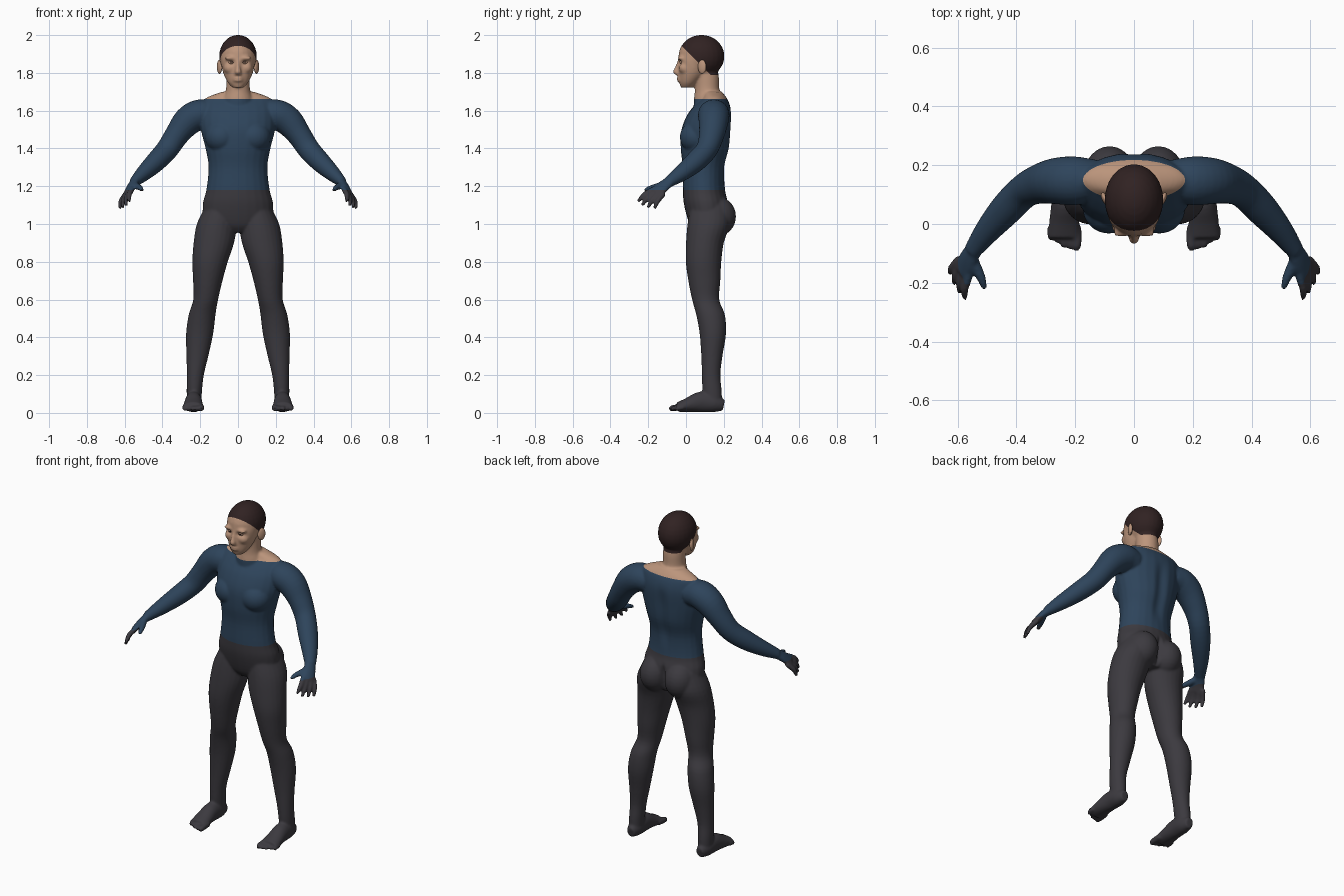
import bpy, bmesh, math
from mathutils import Vector, Matrix

cube = bpy.data.objects.get("Cube")
if cube:
    bpy.data.objects.remove(cube, do_unlink=True)


def material(name, rgb):
    m = bpy.data.materials.new(name)
    m.use_nodes = True
    m.diffuse_color = (*rgb, 1)
    m.node_tree.nodes["Principled BSDF"].inputs["Base Color"].default_value = (*rgb, 1)
    return m


TROUSERS = material("charcoal", (0.045, 0.042, 0.05))
SHIRT = material("navy blue", (0.027, 0.058, 0.105))
SKIN = material("skin", (0.50, 0.30, 0.20))
HAIR = material("dark brown hair", (0.03, 0.016, 0.016))


def spline(rows, steps):
    """Catmull-Rom through rows of (x, y, z, radius a, radius b)."""
    p = [Vector(r) for r in rows]
    p = [2 * p[0] - p[1]] + p + [2 * p[-1] - p[-2]]
    out = []
    for a, b, c, d in zip(p, p[1:], p[2:], p[3:]):
        for i in range(steps):
            t = i / steps
            out.append(b + (c - a) * (t / 2) + (2 * a - 5 * b + 4 * c - d) * (t * t / 2)
                       + (3 * b - a - 3 * c + d) * (t ** 3 / 2))
    return out + [p[-2]]


def tube(bm, rows, side=(1, 0, 0), axis=None, steps=4, sides=24):
    """Closed tube of elliptic rings; radius a runs along side."""
    pts = spline(rows, steps)
    rings = []
    for i, p in enumerate(pts):
        t = Vector(axis) if axis else (pts[min(i + 1, len(pts) - 1)] - pts[max(i - 1, 0)]).to_3d()
        t.normalize()
        u = Vector(side)
        u = (u - t * u.dot(t)).normalized()
        v = t.cross(u)
        ring = []
        for k in range(sides):
            a = math.tau * k / sides
            ring.append(bm.verts.new(p.to_3d() + u * (p[3] * math.cos(a)) + v * (p[4] * math.sin(a))))
        rings.append(ring)
    for r, q in zip(rings, rings[1:]):
        for k in range(sides):
            n = (k + 1) % sides
            bm.faces.new((r[k], r[n], q[n], q[k]))
    bm.faces.new(rings[0][::-1])
    bm.faces.new(rings[-1])


def ball(bm, centre, size, tilt=0):
    m = Matrix.Translation(centre) @ Matrix.Rotation(tilt, 4, "Z") @ Matrix.Diagonal((*size, 1))
    bmesh.ops.create_uvsphere(bm, u_segments=24, v_segments=14, radius=1, matrix=m)


UP = (0, 0, 1)
bm = bmesh.new()

# Leg and buttock
tube(bm, [(.09, .125, 1.1, .08, .1), (.112, .12, 1.0, .106, .112), (.128, .1, .9, .107, .1),
          (.148, .093, .8, .094, .094), (.16, .097, .7, .078, .085), (.171, .104, .6, .066, .072),
          (.19, .13, .52, .071, .076), (.203, .142, .42, .072, .07), (.215, .137, .3, .058, .056),
          (.226, .133, .2, .045, .049), (.231, .138, .12, .041, .051), (.233, .145, .04, .038, .045)],
     axis=UP)
ball(bm, (.083, .165, 1.04), (.088, .1, .105))

# Foot and toes
tube(bm, [(.232, .2, .04, .024, .03), (.233, .15, .05, .042, .047), (.235, .08, .058, .045, .055),
          (.237, .01, .042, .051, .038), (.237, -.045, .03, .055, .025)])
for i in range(5):
    x = .195 + .022 * i
    r = .017 if i == 0 else .0125
    tip = -.088 + .004 * i + (.004 * i if i > 2 else 0)
    tube(bm, [(x, -.01, .03, r, r), (x, tip + .022, .026, r, r), (x, tip, .018, r * .6, r * .7)])

# Arm
tube(bm, [(.13, .15, 1.575, .07, .07), (.2, .147, 1.58, .083, .08), (.265, .146, 1.545, .079, .078),
          (.325, .135, 1.47, .067, .064), (.375, .11, 1.395, .058, .059), (.435, .05, 1.33, .056, .054),
          (.5, -.025, 1.268, .044, .042), (.55, -.092, 1.222, .031, .027)], side=(0, 1, 0))

# Palm, fingers and thumb
KNUCKLES = (.45, .75, -.3)
tube(bm, [(.54, -.08, 1.23, .029, .025), (.564, -.12, 1.2, .037, .02), (.584, -.163, 1.163, .041, .017)],
     side=KNUCKLES)
for i, reach in enumerate((.95, 1.08, 1.06, .95)):
    f = i / 3
    base = Vector((.566, -.19, 1.175)).lerp(Vector((.602, -.128, 1.148)), f)
    tip = base + (Vector((.575, -.258, 1.115)).lerp(Vector((.627, -.17, 1.078)), f) - base) * reach
    mid = base.lerp(tip, .5) + Vector((.006, -.002, .006))
    back = base + (base - mid) * .5
    tube(bm, [(*back, .013, .013), (*base, .0145, .0145), (*mid, .0135, .0135), (*tip, .009, .009)],
         side=KNUCKLES, sides=12)
tube(bm, [(.558, -.1, 1.215, .02, .018), (.535, -.15, 1.2, .019, .017), (.517, -.19, 1.19, .015, .014),
          (.508, -.22, 1.178, .009, .009)], sides=12)

# Chest muscle, cheek and brow
ball(bm, (.085, .055, 1.46), (.09, .088, .085), -.15)
ball(bm, (.04, -.005, 1.825), (.036, .034, .032))
ball(bm, (.034, -.022, 1.878), (.038, .022, .012), -.25)

# Mirror the limbs to the other side
copy = bmesh.ops.duplicate(bm, geom=bm.verts[:] + bm.edges[:] + bm.faces[:])["geom"]
for v in copy:
    if isinstance(v, bmesh.types.BMVert):
        v.co.x *= -1

# Torso
tube(bm, [(0, .12, .955, .05, .07), (0, .118, 1.0, .17, .1), (0, .108, 1.1, .187, .118),
          (0, .095, 1.18, .168, .112), (0, .095, 1.3, .156, .112), (0, .102, 1.4, .172, .13),
          (0, .108, 1.5, .197, .132), (0, .125, 1.58, .2, .117), (0, .14, 1.63, .19, .093),
          (0, .15, 1.667, .17, .066), (0, .14, 1.7, .085, .05)], axis=UP)

# Neck, skull, face, nose and lips
tube(bm, [(0, .125, 1.6, .09, .085), (0, .118, 1.66, .08, .076), (0, .112, 1.71, .064, .065),
          (0, .11, 1.78, .062, .064), (0, .1, 1.85, .06, .06)], axis=UP)
ball(bm, (0, .082, 1.888), (.1, .122, .113))
tube(bm, [(0, .005, 1.722, .03, .032), (0, .015, 1.75, .055, .051), (0, .032, 1.79, .075, .072),
          (0, .042, 1.83, .086, .084), (0, .052, 1.88, .092, .093), (0, .065, 1.93, .085, .088)], axis=UP)
tube(bm, [(0, -.03, 1.872, .01, .012), (0, -.042, 1.835, .011, .015), (0, -.052, 1.804, .018, .017),
          (0, -.044, 1.79, .017, .01)], axis=UP, sides=12)
for z in (1.774, 1.76):
    ball(bm, (0, -.034, z), (.027, .015, .008))

bmesh.ops.recalc_face_normals(bm, faces=bm.faces[:])
mesh = bpy.data.meshes.new("body")
bm.to_mesh(mesh)
bm.free()
body = bpy.data.objects.new("body", mesh)
bpy.context.collection.objects.link(body)

# Fuse the parts into one soft skin
fuse = body.modifiers.new("fuse", "REMESH")
fuse.mode = "VOXEL"
fuse.voxel_size = .0065
soften = body.modifiers.new("soften", "SMOOTH")
soften.factor = .5
soften.iterations = 6
bpy.context.view_layer.update()
fused = bpy.data.meshes.new_from_object(body.evaluated_get(bpy.context.evaluated_depsgraph_get()))
body.modifiers.clear()
body.data = fused

# Sculpt eye sockets, spine and cleft
bm = bmesh.new()
bm.from_mesh(fused)
for v in bm.verts:
    x, y, z = v.co
    if z > 1.7 and y < .03:
        v.co.y += .012 * math.exp(-((abs(x) - .034) / .017) ** 2 - ((z - 1.855) / .012) ** 2)
    if z < 1.65 and y > .14:
        fade = math.exp(-((z - 1.42) / .16) ** 4)
        cleft = math.exp(-((z - 1.04) / .075) ** 4)
        v.co.y -= .014 * fade * math.exp(-(x / .03) ** 2) + .02 * cleft * math.exp(-(x / .012) ** 2)

# Cut clean colour borders: waist, neckline, nape and slanted hairline
WAIST, COLLAR, NAPE = 1.18, 1.663, 1.79
HAIRLINE, SLOPE = Vector((0, -.03, 1.95)), Vector((0, 1, 1)).normalized()
for point, normal in ((Vector((0, 0, WAIST)), UP), (Vector((0, 0, COLLAR)), UP),
                      (Vector((0, 0, NAPE)), UP), (HAIRLINE, SLOPE)):
    near = [f for f in bm.faces if normal is UP or f.calc_center_median().z > COLLAR + .05]
    geom = {e for f in near for e in (*f.verts, *f.edges, f)}
    bmesh.ops.bisect_plane(bm, geom=list(geom), plane_co=point, plane_no=normal, dist=1e-6)
for f in bm.faces:
    c = f.calc_center_median()
    hair = c.z > NAPE and (c - HAIRLINE).dot(SLOPE) > 0
    f.material_index = 3 if hair else (c.z > WAIST) + (c.z > COLLAR)
    f.smooth = True
bm.to_mesh(fused)
bm.free()
for m in (TROUSERS, SHIRT, SKIN, HAIR):
    fused.materials.append(m)


def detail(name, centre, size, mat, tilt=0):
    bm = bmesh.new()
    ball(bm, centre, size, tilt)
    me = bpy.data.meshes.new(name)
    bm.to_mesh(me)
    bm.free()
    me.materials.append(mat)
    me.polygons.foreach_set("use_smooth", [True] * len(me.polygons))
    bpy.context.collection.objects.link(bpy.data.objects.new(name, me))


# Ears and eyes
for label, s in (("left", 1), ("right", -1)):
    detail(label + "_ear", (s * .098, .085, 1.832), (.011, .024, .037), SKIN, s * -.45)
    detail(label + "_eyeball", (s * .034, -.019, 1.856), (.017, .014, .011), SKIN)
    detail(label + "_eye", (s * .034, -.027, 1.857), (.011, .0075, .004), HAIR)
